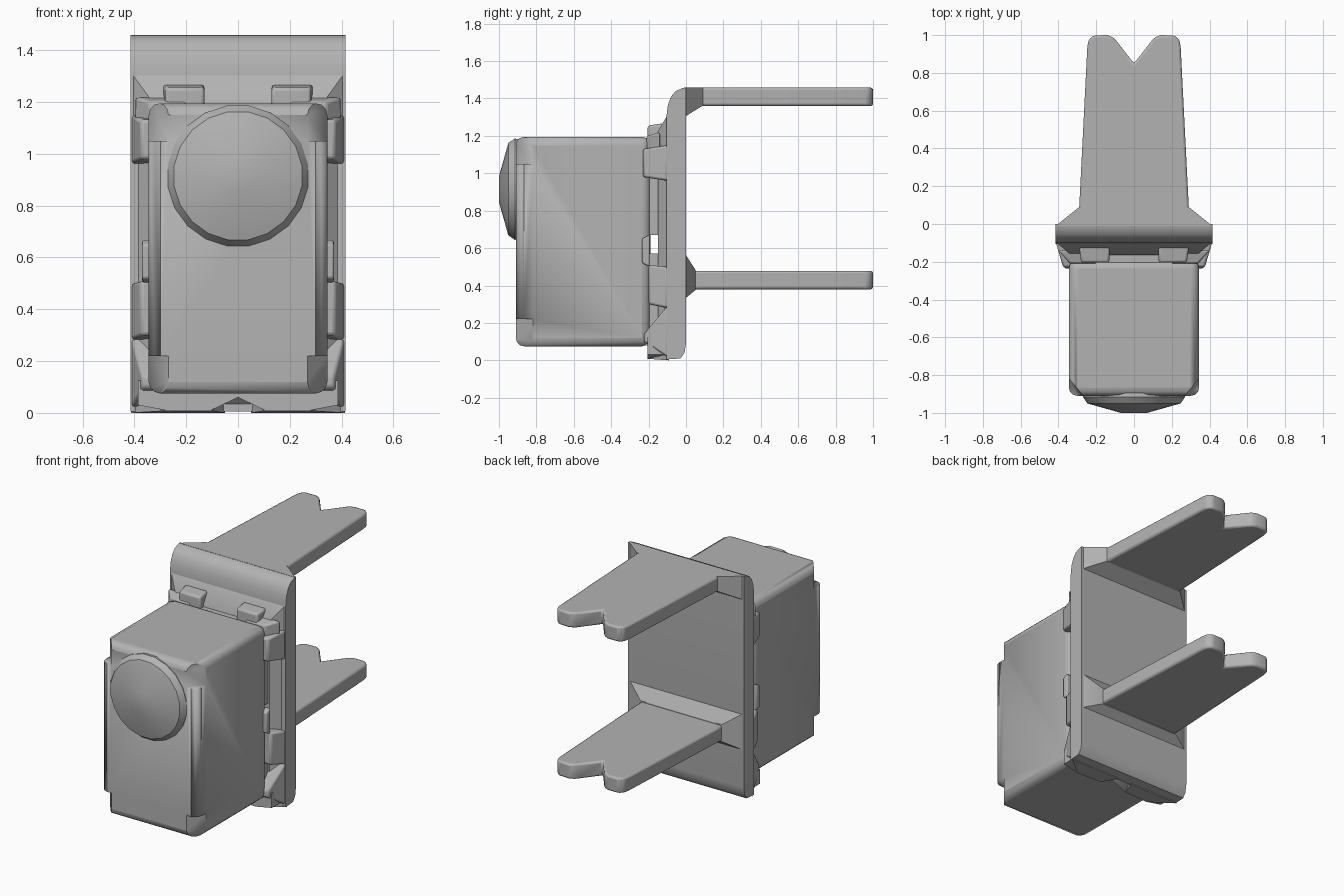
import bpy, bmesh, math
from mathutils import Matrix, Vector

cube = bpy.data.objects.get("Cube")
if cube:
    bpy.data.objects.remove(cube, do_unlink=True)

grey = bpy.data.materials.new("plain grey")
grey.use_nodes = True
COLOR = (0.45, 0.45, 0.45, 1)
grey.diffuse_color = COLOR
grey.node_tree.nodes["Principled BSDF"].inputs["Base Color"].default_value = COLOR


def finish(name, bm, bevel=0.0, segments=2, mirror=False):
    """Turn a bmesh into a shaded object with optional mirror and bevel."""
    bmesh.ops.recalc_face_normals(bm, faces=bm.faces[:])
    mesh = bpy.data.meshes.new(name)
    bm.to_mesh(mesh)
    bm.free()
    mesh.materials.append(grey)
    ob = bpy.data.objects.new(name, mesh)
    bpy.context.collection.objects.link(ob)
    if bevel:
        mod = ob.modifiers.new("bevel", 'BEVEL')
        mod.width, mod.segments = bevel, segments
        mod.limit_method = 'ANGLE'
        mod.angle_limit = math.radians(25)
    if mirror:
        ob.modifiers.new("mirror", 'MIRROR').use_clip = False
    bpy.ops.object.select_all(action='DESELECT')
    ob.select_set(True)
    bpy.context.view_layer.objects.active = ob
    bpy.ops.object.shade_smooth_by_angle(angle=math.radians(32))
    return ob


def prism(name, points, direction, **kw):
    """Extrude a flat outline along a direction."""
    bm = bmesh.new()
    face = bm.faces.new([bm.verts.new(p) for p in points])
    new = bmesh.ops.extrude_face_region(bm, geom=[face])
    verts = [v for v in new["geom"] if isinstance(v, bmesh.types.BMVert)]
    bmesh.ops.translate(bm, vec=Vector(direction), verts=verts)
    return finish(name, bm, **kw)


def taper(name, front, back, **kw):
    """Solid between two upright rectangles, each (y, x0, x1, z0, z1)."""
    bm = bmesh.new()
    for y, x0, x1, z0, z1 in (front, back):
        for x in (x0, x1):
            for z in (z0, z1):
                bm.verts.new((x, y, z))
    bmesh.ops.convex_hull(bm, input=bm.verts[:])
    bmesh.ops.dissolve_limit(bm, angle_limit=0.01, verts=bm.verts[:], edges=bm.edges[:])
    return finish(name, bm, **kw)


# Housing with chamfered front corners above and below the front panel
housing = taper("housing", (-0.91, -0.345, 0.345, 0.075, 1.195),
                (-0.19, -0.345, 0.345, 0.075, 1.195), bevel=0.045, segments=3)
for name, z, height in (("upper_corner_cutter", 1.05, 0.3), ("lower_corner_cutter", 0.22, -0.3)):
    outline = [(0.36, -0.8, z), (0.26, -0.92, z), (0.4, -0.95, z)]
    cutter = prism(name, outline, (0, 0, height), mirror=True)
    cutter.hide_render = True
    cutter.hide_set(True)
    cut = housing.modifiers.new(name, 'BOOLEAN')
    cut.operation, cut.object, cut.solver = 'DIFFERENCE', cutter, 'EXACT'

# Round knob with a shallow conical cap
bm = bmesh.new()
rings = []
SIDES = 20
for y, r in ((-0.89, 0.27), (-0.915, 0.274), (-0.95, 0.25), (-1.0, 0.07)):
    rings.append([bm.verts.new((r * math.cos(a), y, 0.915 + r * math.sin(a)))
                  for a in [math.tau * (i + 0.5) / SIDES for i in range(SIDES)]])
for a, b in zip(rings, rings[1:]):
    for i in range(SIDES):
        j = (i + 1) % SIDES
        bm.faces.new((a[i], a[j], b[j], b[i]))
bm.faces.new(rings[0])
bm.faces.new(rings[-1])
finish("knob", bm)

# Back plate with a curled top edge
profile = [(-0.105, 0.005), (-0.03, 0.01), (-0.008, 0.04), (0, 0.09), (0, 1.458),
           (-0.02, 1.455), (-0.055, 1.44), (-0.08, 1.41), (-0.097, 1.365), (-0.105, 1.3)]
prism("back_plate", [(-0.415, y, z) for y, z in profile], (0.83, 0, 0))
taper("plate_pad", (-0.15, -0.33, 0.33, 0.08, 1.2), (-0.1, -0.39, 0.39, 0.03, 1.28))
taper("hood_ramp", (-0.165, -0.33, 0.33, 1.1, 1.2), (-0.1, -0.41, 0.41, 1.1, 1.31))

# Blocks joining the housing to the plate, leaving a slot between them
for name, z0, z1 in (("upper_core", 0.67, 1.18), ("lower_core", 0.08, 0.57)):
    taper(name, (-0.22, -0.32, 0.32, z0, z1), (-0.12, -0.32, 0.32, z0, z1))

# Side brackets and top tabs
taper("upper_bracket", (-0.23, 0.28, 0.375, 0.98, 1.13),
      (-0.1, 0.28, 0.413, 0.96, 1.15), bevel=0.012, mirror=True)
taper("lower_bracket", (-0.2, 0.28, 0.375, 0.3, 0.51),
      (-0.1, 0.28, 0.413, 0.28, 0.5), bevel=0.012, mirror=True)
taper("bracket_hook", (-0.235, 0.28, 0.37, 0.52, 0.65),
      (-0.195, 0.28, 0.37, 0.5, 0.67), bevel=0.008, mirror=True)
taper("upper_shoulder", (-0.21, 0.2, 0.34, 1.1, 1.2),
      (-0.14, 0.2, 0.4, 1.1, 1.22), bevel=0.01, mirror=True)
taper("top_tab", (-0.205, 0.13, 0.28, 1.15, 1.255),
      (-0.12, 0.13, 0.29, 1.15, 1.268), bevel=0.012, mirror=True)

# Bottom lip with a shallow notch in the middle
lip = [(0, -0.205, 0.06), (0.1, -0.205, 0.012), (0.27, -0.205, 0.008),
       (0.385, -0.205, 0.03), (0.385, -0.205, 0.125), (0, -0.205, 0.125)]
prism("bottom_lip", lip, (0, 0.11, 0), mirror=True)
taper("bottom_foot", (-0.2, 0.1, 0.28, 0.008, 0.12),
      (-0.09, 0.05, 0.413, 0.0, 0.14), mirror=True)
taper("lip_corner", (-0.225, 0.27, 0.37, 0.1, 0.14),
      (-0.1, 0.27, 0.413, 0.02, 0.29), bevel=0.01, mirror=True)

# Two notched prongs and the flared roots that join them to the plate
half = [(0.29, 0.03), (0.29, 0.09), (0.247, 0.94), (0.24, 0.975), (0.215, 0.998),
        (0.14, 1.0), (0.105, 0.985)]
for name, z0, z1 in (("upper_prong", 1.36, 1.458), ("lower_prong", 0.38, 0.478)):
    outline = half + [(0, 0.85)] + [(-x, y) for x, y in reversed(half)]
    prism(name, [(x, y, z0) for x, y in outline], (0, 0, z1 - z0), bevel=0.012)
taper("upper_prong_root", (-0.01, -0.415, 0.415, 1.3, 1.458), (0.09, -0.29, 0.29, 1.362, 1.458))
taper("lower_prong_root", (-0.005, -0.41, 0.41, 0.33, 0.57), (0.05, -0.292, 0.292, 0.375, 0.485))
